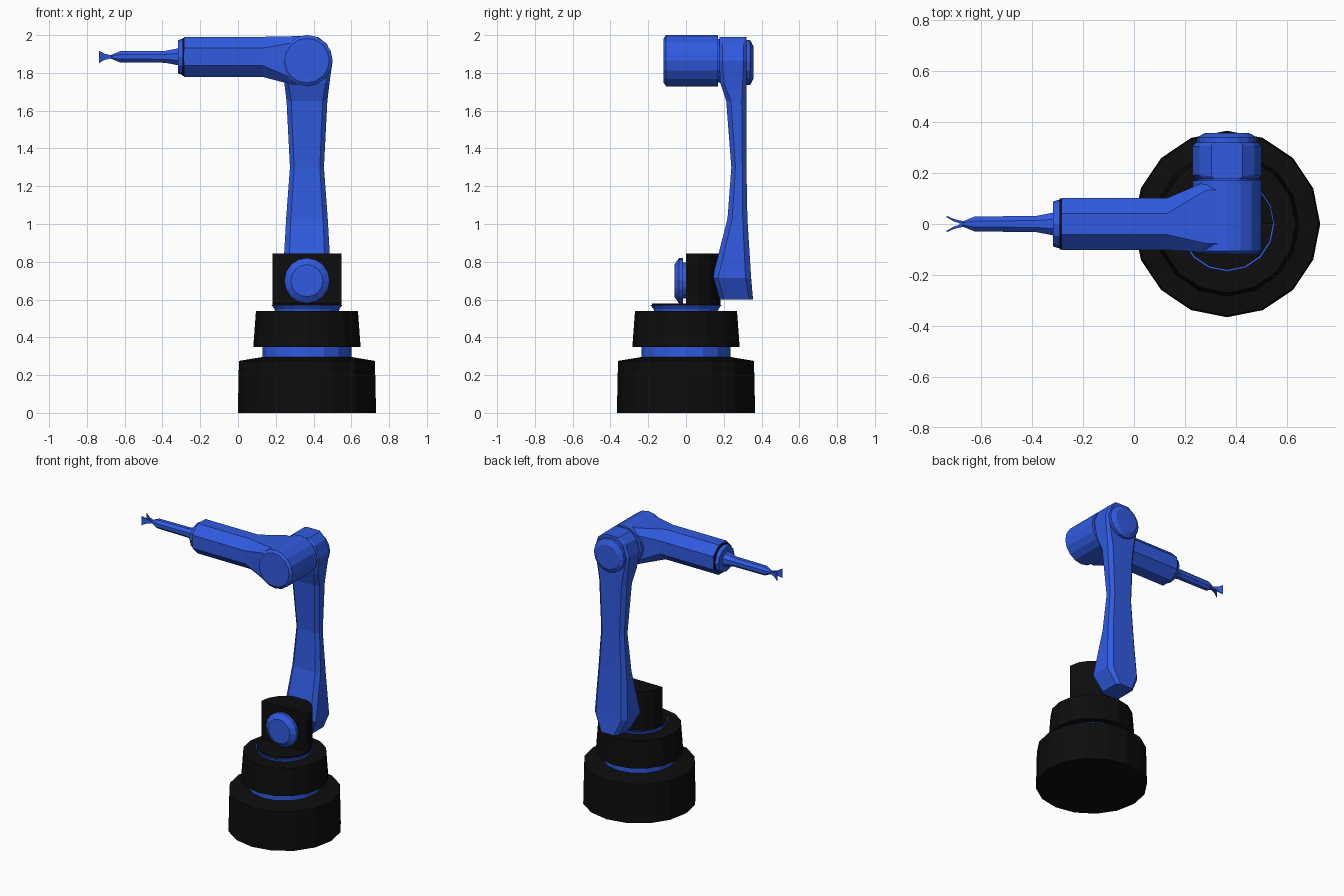
import bpy, bmesh, math
from mathutils import Vector

if "Cube" in bpy.data.objects:
    bpy.data.objects.remove(bpy.data.objects["Cube"])

def material(name, rgb):
    m = bpy.data.materials.new(name)
    m.diffuse_color = (*rgb, 1)
    m.use_nodes = True
    m.node_tree.nodes["Principled BSDF"].inputs["Base Color"].default_value = m.diffuse_color
    return m

BLUE = material("blue_paint", (0.03, 0.105, 0.75))
BLACK = material("black_rubber", (0.004, 0.004, 0.004))

def loft(name, rings, mat):
    """Skin a list of equal-length point rings and cap both ends."""
    bm = bmesh.new()
    vr = [[bm.verts.new(p) for p in r] for r in rings]
    n = len(vr[0])
    for a, b in zip(vr, vr[1:]):
        for i in range(n):
            j = (i + 1) % n
            bm.faces.new((a[i], a[j], b[j], b[i]))
    bm.faces.new(vr[0])
    bm.faces.new(vr[-1])
    bmesh.ops.recalc_face_normals(bm, faces=bm.faces)
    me = bpy.data.meshes.new(name)
    bm.to_mesh(me)
    bm.free()
    me.materials.append(mat)
    ob = bpy.data.objects.new(name, me)
    bpy.context.collection.objects.link(ob)
    return ob

def turned(name, origin, axis, profile, mat, sides=16, phase=0.0):
    """Lathe (position along axis, radius) pairs around x, y or z."""
    rings = []
    for t, r in profile:
        ring = []
        for i in range(sides):
            a = 2 * math.pi * i / sides + phase
            u, v = r * math.cos(a), r * math.sin(a)
            off = {'x': (t, u, v), 'y': (u, t, v), 'z': (u, v, t)}[axis]
            ring.append(Vector(origin) + Vector(off))
        rings.append(ring)
    return loft(name, rings, mat)

def chamfered(hx, hy, c):
    """Rectangle outline with cut corners."""
    return [(hx, -hy + c), (hx, hy - c), (hx - c, hy), (-hx + c, hy),
            (-hx, hy - c), (-hx, -hy + c), (-hx + c, -hy), (hx - c, -hy)]

CX = 0.365                      # vertical axis of the base
EZ = 1.865                      # elbow height
FZ = 1.885                      # forearm axis height

# stacked round base
C = (CX, 0, 0)
turned("base", C, 'z', [(0, .366), (.275, .36), (.295, .24)], BLACK)
turned("base_ring", C, 'z', [(.28, .236), (.36, .236)], BLUE)
turned("turntable", C, 'z', [(.35, .284), (.54, .27)], BLACK)
turned("turntable_ring", C, 'z', [(.53, .168), (.55, .172), (.57, .187)], BLUE)
turned("turntable_plate", C, 'z', [(.565, .18), (.578, .18)], BLACK)

# half-round shoulder block, flat towards the front
half = [(CX + .182 * math.cos(math.pi * i / 8), .182 * math.sin(math.pi * i / 8)) for i in range(9)]
loft("shoulder_block", [[(x, y, z) for x, y in half] for z in (.57, .845)], BLACK)
turned("shoulder_cap", (CX, 0, .7), 'y',
       [(.01, .095), (-.016, .095), (-.016, .12), (-.037, .12), (-.062, .085)], BLUE)

# waisted lower arm: z, half width, front y, back y, chamfer
arm = [(.60, .07, .18, .355, .02), (.715, .128, .14, .345, .03), (1.03, .11, .22, .325, .025),
       (1.3, .09, .24, .32, .022), (1.65, .108, .213, .32, .025), (1.75, .12, .18, .32, .02),
       (EZ, .136, .177, .32, .015), (1.95, .108, .177, .32, .015), (1.99, .06, .177, .32, .01)]
loft("lower_arm", [[(CX + x, (y0 + y1) / 2 + y, z) for x, y in chamfered(hx, (y1 - y0) / 2, c)]
                   for z, hx, y0, y1, c in arm], BLUE)
turned("elbow_back_cap", (CX, 0, EZ - .01), 'y', [(.31, .118), (.34, .118), (.358, .085)], BLUE)

# elbow housing and its neck to the lower arm
turned("elbow_housing", (CX, 0, EZ), 'y', [(-.118, .118), (-.105, .136), (.17, .136)], BLUE)
turned("elbow_neck", (CX, 0, EZ), 'y', [(.16, .115), (.19, .115)], BLUE)

# octagonal forearm flaring into the housing: x, y centre, z centre, half sizes, chamfer
fore = [(-.285, 0, FZ, .102, .106, .06), (.13, 0, FZ, .102, .106, .06),
        (.285, .028, 1.866, .14, .128, .035), (.36, .028, 1.866, .14, .128, .035)]
loft("forearm", [[(x, yc + u, zc + v) for u, v in chamfered(hy, hz, c)]
                 for x, yc, zc, hy, hz, c in fore], BLUE)

# wrist collar, gap ring and tapered tool
W = (0, 0, FZ)
P8 = math.pi / 8
turned("wrist_gap_ring", W, 'x', [(-.28, .101), (-.293, .101)], BLACK, 12)
turned("wrist_collar", W, 'x', [(-.288, .095), (-.298, .095), (-.317, .088)], BLUE, 12)
turned("wrist_shaft", W, 'x', [(-.31, .05), (-.385, .034), (-.625, .032), (-.672, .011), (-.685, .009)],
       BLUE, 8, P8)

# two splayed gripper jaws
for side, label in ((1, "left"), (-1, "right")):
    rings = []
    for x, y, hz, t in ((-.67, .005, .008, .006), (-.705, .014, .016, .005), (-.735, .029, .032, .003)):
        rings.append([(x, side * (y + a * t), FZ + b * hz) for a, b in ((-1, -1), (1, -1), (1, 1), (-1, 1))])
    loft("gripper_jaw_" + label, rings, BLUE)
